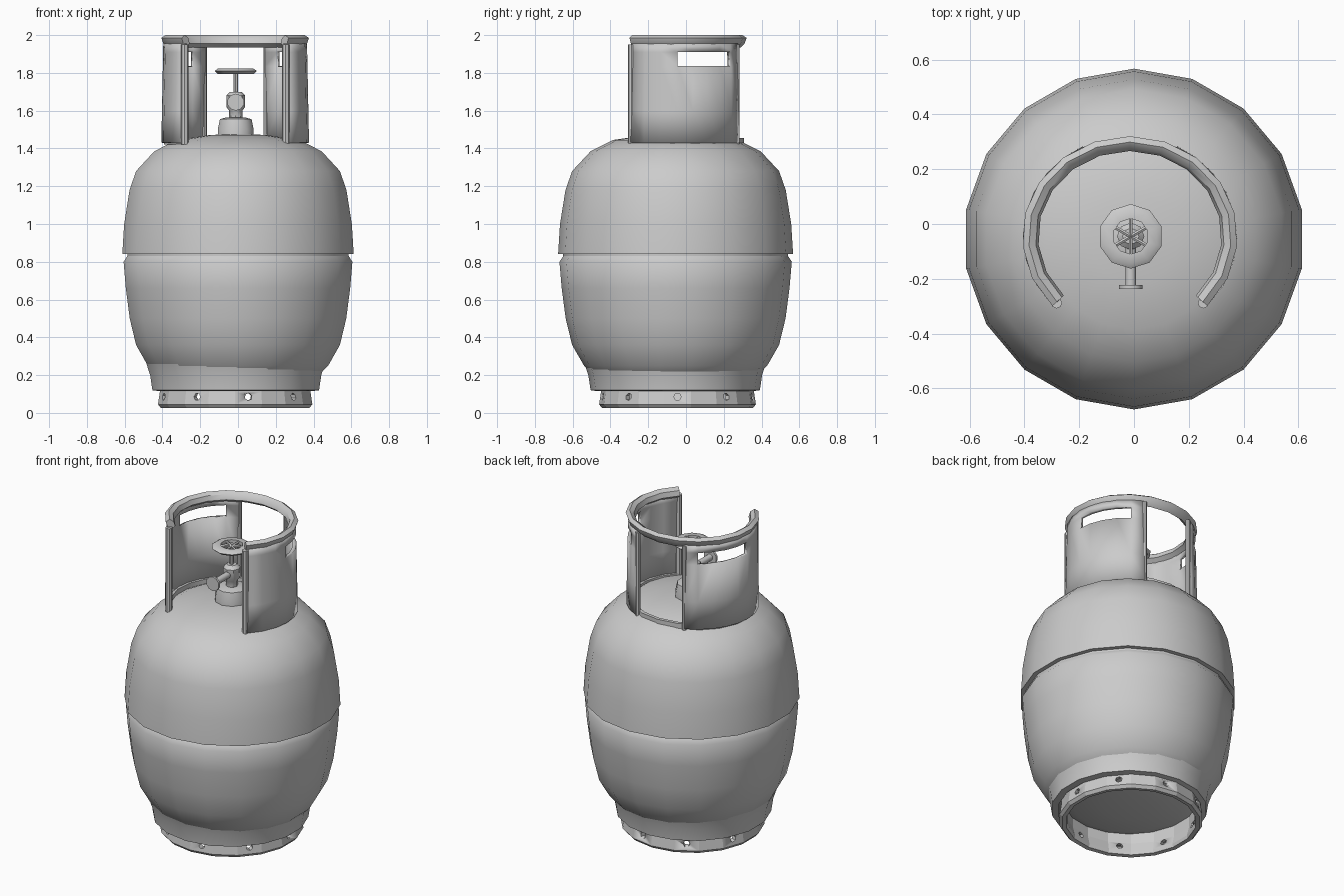
import bpy, bmesh, math
from mathutils import Vector

if "Cube" in bpy.data.objects:
    bpy.data.objects.remove(bpy.data.objects["Cube"])

BODY = Vector((0.0, -0.055, 0))
COLLAR = Vector((-0.015, -0.045, 0))
VALVE = Vector((-0.012, -0.045, 0))


def finish(name, bm, angle=40):
    bmesh.ops.remove_doubles(bm, verts=bm.verts, dist=1e-5)
    bmesh.ops.recalc_face_normals(bm, faces=bm.faces)
    me = bpy.data.meshes.new(name)
    bm.to_mesh(me)
    bm.free()
    ob = bpy.data.objects.new(name, me)
    bpy.context.collection.objects.link(ob)
    bpy.ops.object.select_all(action='DESELECT')
    bpy.context.view_layer.objects.active = ob
    ob.select_set(True)
    bpy.ops.object.shade_smooth_by_angle(angle=math.radians(angle))
    return ob


def sweep(name, profile, centre, n=18, a0=0, a1=360, loop=False, angle=40, ysc=1.0):
    """Turn (radius, z) points about a vertical axis; angles run from +y towards +x."""
    bm = bmesh.new()
    full = a1 - a0 == 360
    rings = []
    for i in range(n if full else n + 1):
        a = math.radians(a0 + (a1 - a0) * i / n)
        rings.append([bm.verts.new(centre + Vector((r * math.sin(a), ysc * r * math.cos(a), z)))
                      for r, z in profile])
    m = len(profile)
    for i in range(n):
        p, q = rings[i], rings[(i + 1) % len(rings)]
        for j in range(m if loop else m - 1):
            k = (j + 1) % m
            bm.faces.new((p[j], p[k], q[k], q[j]))
    if loop and not full:
        bm.faces.new(rings[0])
        bm.faces.new(rings[-1])
    bmesh.ops.dissolve_degenerate(bm, dist=1e-5, edges=bm.edges)
    return finish(name, bm, angle)


def rod(name, start, end, radius, sides=10):
    d = Vector(end) - Vector(start)
    bm = bmesh.new()
    bmesh.ops.create_cone(bm, cap_ends=True, segments=sides, radius1=radius,
                          radius2=radius, depth=d.length)
    rot = Vector((0, 0, 1)).rotation_difference(d).to_matrix()
    for v in bm.verts:
        v.co = rot @ v.co + (Vector(start) + Vector(end)) / 2
    return finish(name, bm)


# Tank: upper shell, weld band and lower shell
sweep("upper_shell", [(0.595, 0.84), (0.622, 0.84), (0.612, 1.0),
                      (0.583, 1.18), (0.548, 1.28), (0.45, 1.385),
                      (0.33, 1.445), (0.16, 1.47), (0, 1.48)], BODY)
sweep("weld_band", [(0.595, 0.80), (0.595, 0.84)], BODY)
sweep("lower_shell", [(0.595, 0.83), (0.615, 0.80), (0.603, 0.66), (0.582, 0.50),
                      (0.548, 0.36), (0.485, 0.25), (0.42, 0.185), (0.32, 0.15),
                      (0.15, 0.13), (0, 0.125)], BODY)

# Foot: flared skirt and base ring with small drain holes
sweep("foot_skirt", [(0.48, 0.26), (0.46, 0.20), (0.448, 0.12), (0.41, 0.115)],
      Vector((-0.012, -0.057, 0)))
foot = sweep("foot_ring", [(0.405, 0.19), (0.405, 0.11), (0.415, 0.045), (0.40, 0.027),
                           (0.375, 0.03), (0.37, 0.05), (0.385, 0.11), (0.385, 0.19)],
             COLLAR, loop=True, angle=8)
bm = bmesh.new()
for i in range(9):
    a = math.radians(10 + i * 40)
    out = Vector((math.sin(a), math.cos(a), 0))
    ret = bmesh.ops.create_cone(bm, cap_ends=True, segments=6, radius1=0.02,
                                radius2=0.02, depth=0.16)
    rot = Vector((0, 0, 1)).rotation_difference(out).to_matrix()
    for v in ret["verts"]:
        v.co = rot @ v.co + COLLAR + out * 0.4 + Vector((0, 0, 0.085))
cutter = finish("drain_hole_cutter", bm)
cutter.hide_render = True
cutter.hide_set(True)
mod = foot.modifiers.new("drain_holes", 'BOOLEAN')
mod.object = cutter
mod.solver = 'EXACT'


# Collar: two curved side panels, each with a hand slot under the rim
def collar_panel(name, side):
    angles = [26, 38, 51, 64, 77, 90, 104, 119, 134]
    heights = [1.43, 1.60, 1.835, 1.91, 1.955]
    bm = bmesh.new()
    grid = []
    for a in angles:
        t = math.radians(a)
        grid.append([bm.verts.new(COLLAR + Vector((
            side * (0.38 - 0.02 * (z - 1.43)) * math.sin(t),
            (0.355 - 0.02 * (z - 1.43)) * math.cos(t), z))) for z in heights])
    for i in range(len(angles) - 1):
        for j in range(len(heights) - 1):
            if j == 2 and 38 <= angles[i] < 90:
                continue
            bm.faces.new((grid[i][j], grid[i + 1][j], grid[i + 1][j + 1], grid[i][j + 1]))
    ob = finish(name, bm)
    s = ob.modifiers.new("thickness", 'SOLIDIFY')
    s.thickness = 0.022
    s.offset = 0


collar_panel("collar_panel_left", -1)
collar_panel("collar_panel_right", 1)

# Rolled edges on the panel ends facing front and back
for name, deg, rad in (("front", 134, 0.02), ("back", 26, 0.014)):
    for label, side in (("left", -1), ("right", 1)):
        t = math.radians(deg)
        p = COLLAR + Vector((side * 0.372 * math.sin(t), 0.35 * math.cos(t), 0))
        rod("collar_%s_edge_%s" % (name, label), p + Vector((0, 0, 1.42)),
            p + Vector((0, 0, 1.95)), rad, 8)

# Rim and low seat band tying the panels together around the back
sweep("collar_rim", [(0.335, 1.955), (0.345, 1.985), (0.37, 2.0), (0.393, 1.985),
                     (0.382, 1.955), (0.36, 1.935)], COLLAR, 14, -134, 134,
      loop=True, ysc=0.93)
sweep("collar_seat", [(0.355, 1.42), (0.355, 1.455), (0.378, 1.455), (0.378, 1.42)],
      COLLAR, 14, -134, 134, loop=True, ysc=0.93)

# Valve: boss, body, outlet and handwheel
sweep("valve_boss", [(0.10, 1.46), (0.10, 1.50), (0.088, 1.555), (0.05, 1.565),
                     (0, 1.565)], VALVE, 10)
sweep("valve_body", [(0.035, 1.56), (0.035, 1.60), (0.05, 1.62), (0.05, 1.68),
                     (0.03, 1.70), (0, 1.70)], VALVE, 8)
rod("valve_stem", VALVE + Vector((0, 0, 1.69)), VALVE + Vector((0, 0, 1.81)), 0.012, 8)
for name, y0, y1, r in (("outlet_pipe", -0.08, -0.225, 0.02),
                        ("outlet_flange", -0.223, -0.237, 0.045)):
    rod(name, (VALVE.x, y0, 1.645), (VALVE.x, y1, 1.645), r)
sweep("handwheel", [(0.065, 1.80), (0.065, 1.822), (0.10, 1.822), (0.118, 1.81),
                    (0.10, 1.795)], VALVE, 10, loop=True)
for i in range(3):
    a = math.radians(i * 60)
    d = Vector((math.sin(a), math.cos(a), 0)) * 0.075
    c = VALVE + Vector((0, 0, 1.81))
    rod("handwheel_spoke_%d" % (i + 1), c - d, c + d, 0.008, 6)
